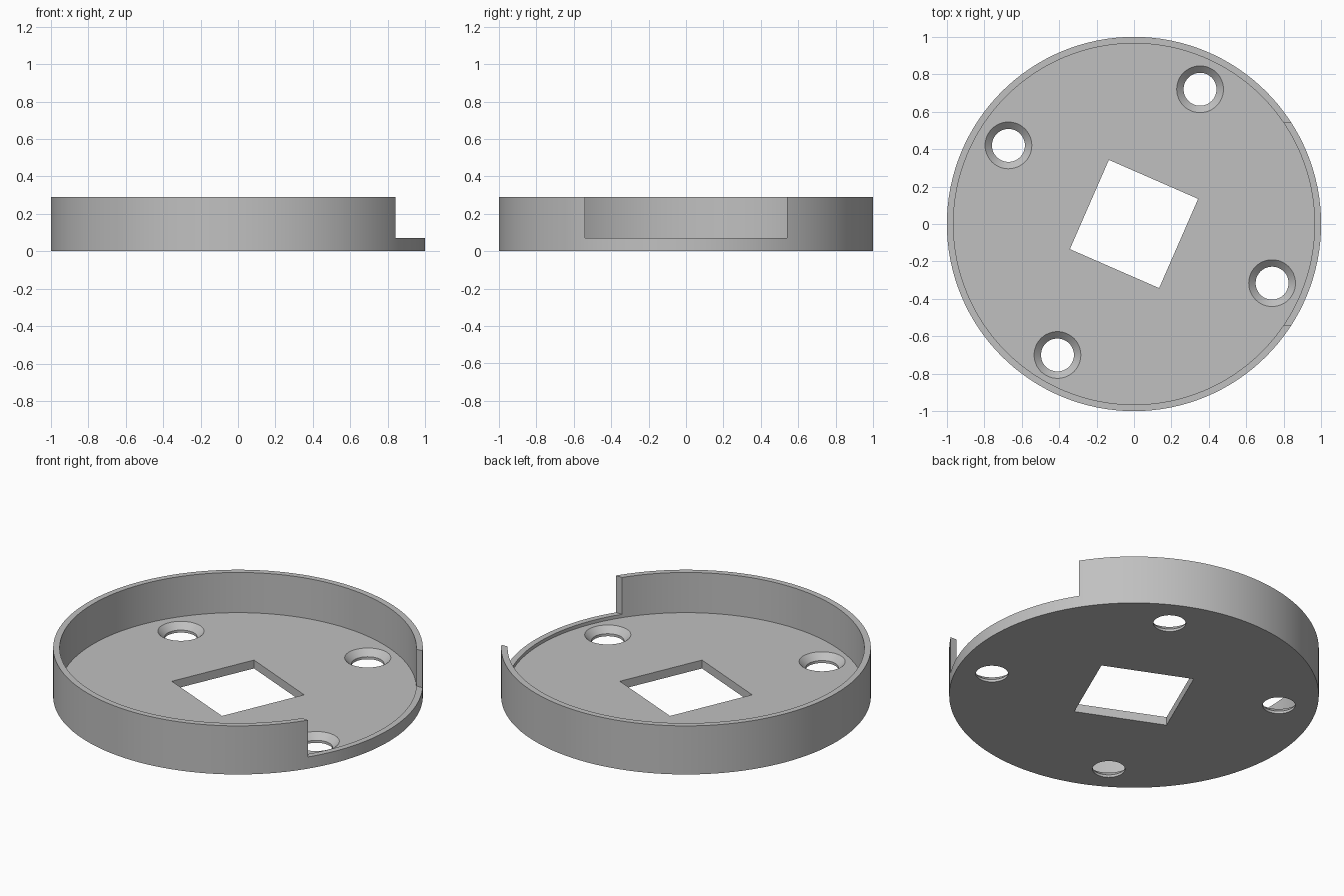
import bpy, bmesh
from math import cos, sin, pi, radians

if "Cube" in bpy.data.objects:
    bpy.data.objects.remove(bpy.data.objects["Cube"])

HEIGHT, FLOOR, LIP = 0.29, 0.05, 0.07
INNER, NOTCH = 0.965, 0.54

grey = bpy.data.materials.new("plain grey")
grey.use_nodes = True
colour = (0.53, 0.53, 0.53, 1)
grey.diffuse_color = colour
grey.node_tree.nodes["Principled BSDF"].inputs["Base Color"].default_value = colour


def revolve(name, profile, sides, turn=0.0, centre=(0, 0)):
    """Solid of revolution from (radius, z) points, capped at both ends."""
    bm = bmesh.new()
    rings = []
    for r, z in profile:
        angles = [turn + 2 * pi * i / sides for i in range(sides)]
        rings.append([bm.verts.new((centre[0] + r * cos(a), centre[1] + r * sin(a), z))
                      for a in angles])
    for low, high in zip(rings, rings[1:]):
        for i in range(sides):
            j = (i + 1) % sides
            bm.faces.new((low[i], low[j], high[j], high[i]))
    bm.faces.new(rings[0][::-1])
    bm.faces.new(rings[-1])
    bmesh.ops.recalc_face_normals(bm, faces=bm.faces)
    mesh = bpy.data.meshes.new(name)
    bm.to_mesh(mesh)
    bm.free()
    mesh.materials.append(grey)
    obj = bpy.data.objects.new(name, mesh)
    bpy.context.collection.objects.link(obj)
    return obj


# Round tray: outer wall, rim, inner wall and floor in one profile
tray = revolve("round_tray", [(1, 0), (1, HEIGHT), (INNER, HEIGHT), (INNER, FLOOR)], 128)

# Square centre opening
cutters = [revolve("square_cutter", [(0.368, -0.1), (0.368, 0.2)], 4, radians(21.4))]

# Countersunk screw holes
sink = [(0.088, -0.1), (0.088, 0.015), (0.125, FLOOR), (0.125, 0.15)]
for spot in [(0.353, 0.72), (-0.671, 0.42), (0.738, -0.316), (-0.409, -0.70)]:
    cutters.append(revolve("screw_hole_cutter", sink, 48, centre=spot))

# Notch through the wall on the left side
bpy.ops.mesh.primitive_cube_add(size=1, location=(0.95, 0, LIP + 0.25))
notch = bpy.context.object
notch.name = "notch_cutter"
notch.scale = (0.7, 2 * NOTCH, 0.5)
notch.data.materials.append(grey)
cutters.append(notch)

# Cut the openings, then remove the cutters
for cutter in cutters:
    cutter.hide_render = True
    mod = tray.modifiers.new(cutter.name, "BOOLEAN")
    mod.operation = "DIFFERENCE"
    mod.solver = "EXACT"
    mod.object = cutter
bpy.ops.object.select_all(action="DESELECT")
tray.select_set(True)
bpy.context.view_layer.objects.active = tray
for mod in list(tray.modifiers):
    bpy.ops.object.modifier_apply(modifier=mod.name)
for cutter in cutters:
    bpy.data.objects.remove(cutter)

bpy.ops.object.shade_smooth_by_angle(angle=radians(25))
